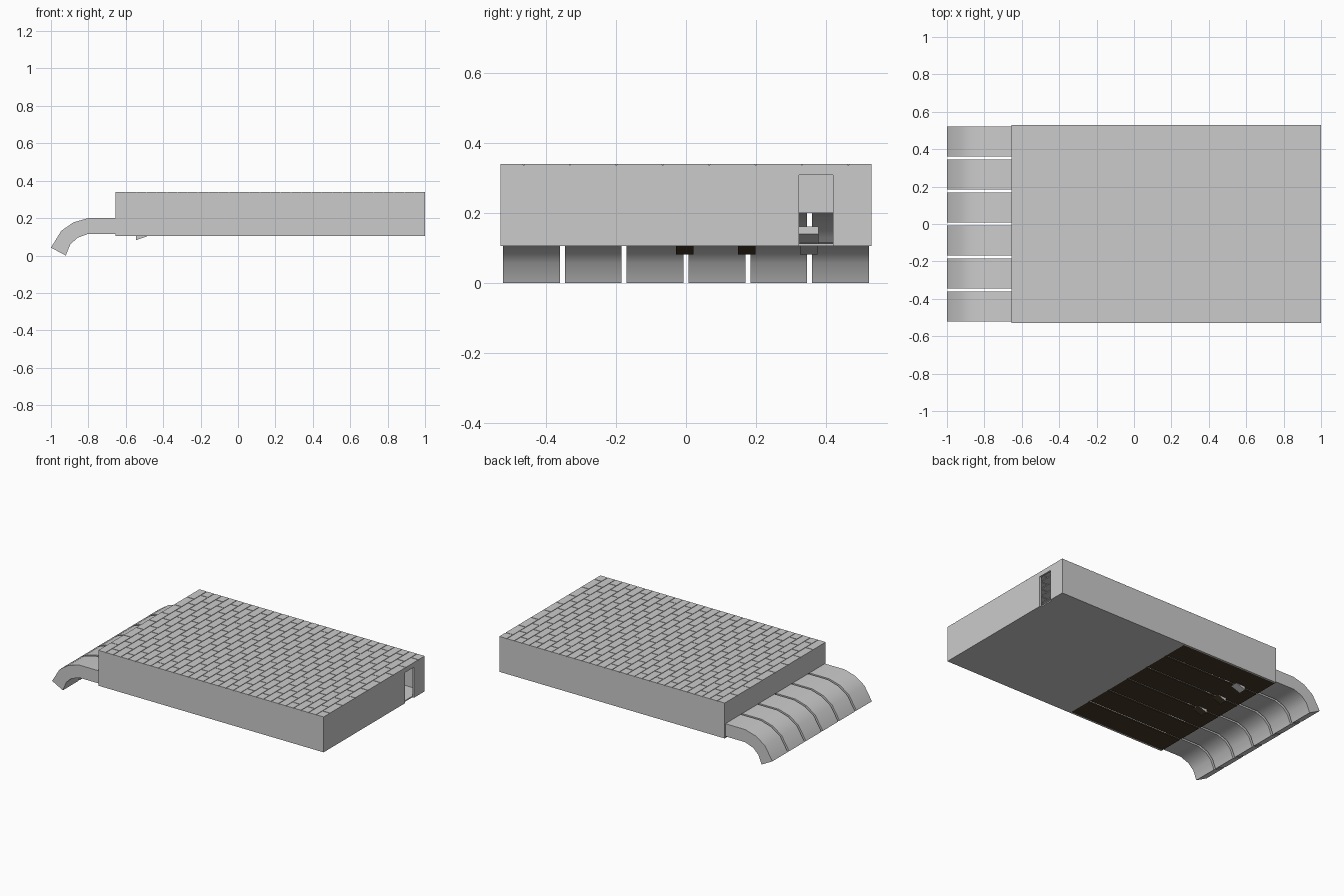
import bpy, bmesh, math

if "Cube" in bpy.data.objects:
    bpy.data.objects.remove(bpy.data.objects["Cube"])

def mat(name, col):
    m = bpy.data.materials.new(name)
    m.diffuse_color = col
    m.use_nodes = True
    m.node_tree.nodes["Principled BSDF"].inputs["Base Color"].default_value = m.diffuse_color
    return m

brown = mat("brown_wood", (0.06, 0.04, 0.02, 1))

def finish(bm, name, m=None):
    bmesh.ops.recalc_face_normals(bm, faces=bm.faces[:])
    me = bpy.data.meshes.new(name)
    bm.to_mesh(me)
    bm.free()
    ob = bpy.data.objects.new(name, me)
    bpy.context.collection.objects.link(ob)
    if m:
        me.materials.append(m)
    return ob

def add_box(bm, x0, x1, y0, y1, z0, z1):
    vs = bmesh.ops.create_cube(bm, size=1)["verts"]
    for v in vs:
        v.co = ((x0 + x1) / 2 + v.co.x * (x1 - x0),
                (y0 + y1) / 2 + v.co.y * (y1 - y0),
                (z0 + z1) / 2 + v.co.z * (z1 - z0))

def boxes(name, items, m=None):
    bm = bmesh.new()
    for b in items:
        add_box(bm, *b)
    return finish(bm, name, m)

def prism(name, pts, y0, y1, open_edge=False):
    # side profile in xz pushed across y
    bm = bmesh.new()
    a = [bm.verts.new((x, y0, z)) for x, z in pts]
    b = [bm.verts.new((x, y1, z)) for x, z in pts]
    n = len(pts)
    bm.faces.new(a)
    bm.faces.new(b)
    for i in range(n - 1 if open_edge else n):
        j = (i + 1) % n
        bm.faces.new((a[i], a[j], b[j], b[i]))
    return finish(bm, name)

X0, X1, Y, Z0, Z1 = -0.655, 1.0, 0.53, 0.105, 0.34
T = 0.012

# side walls
for s, n in ((-1, "front_wall"), (1, "back_wall")):
    y0, y1 = sorted((s * Y, s * (Y - T)))
    boxes(n, [(X0, X1, y0, y1, Z0, 0.336)])

# end wall with a doorway
boxes("door_wall", [(X1 - T, X1, -Y + T, 0.322, Z0, 0.336),
                    (X1 - T, X1, 0.42, Y - T, Z0, 0.336),
                    (X1 - T, X1, 0.322, 0.42, 0.308, 0.336)])

# end wall above the slides
boxes("slide_wall", [(X0, X0 + T, -Y + T, Y - T, 0.2, 0.336)])

# roof slab with brick tiles in running bond
boxes("roof_slab", [(X0, X1, -Y, Y, 0.322, 0.337)])
rows, length, gap = 30, 2 * Y / 8, 0.004
w = (X1 - X0) / rows
tiles = []
for r in range(rows):
    y = -Y - (length / 2 if r % 2 else 0)
    while y < Y - 0.001:
        a, b = max(y, -Y), min(y + length, Y)
        x = X0 + r * w
        tiles.append((x + (gap / 2 if r else 0),
                      x + w - (gap / 2 if r < rows - 1 else 0),
                      a + (gap / 2 if a > -Y else 0),
                      b - (gap / 2 if b < Y - 0.001 else 0), 0.319, Z1))
        y += length
boxes("roof_tiles", tiles)

# floor
boxes("grey_floor", [(0.05, X1 - T, -Y + T, Y - T, Z0, 0.113)])
pitch, half = 0.1765, 0.081
centres = [(i - 2.5) * pitch for i in range(6)]
planks = []
for i, c in enumerate(centres):
    planks.append((X0, 0.05, -Y + T if i == 0 else c - half,
                   Y - T if i == 5 else c + half, Z0, 0.113))
boxes("brown_planks", planks, brown)

# six curved slides, open at the inner end
profile = [(X0, 0.2), (-0.8, 0.2), (-0.88, 0.177), (-0.945, 0.132), (-1, 0.042),
           (-0.921, 0.0), (-0.897, 0.058), (-0.86, 0.094), (-0.8, 0.116), (X0, 0.116)]
for i, c in enumerate(centres):
    ob = prism("slide_%d" % (i + 1), profile, c - half, c + half, True)
    bpy.context.view_layer.objects.active = ob
    ob.select_set(True)
    bpy.ops.object.shade_smooth_by_angle(angle=math.radians(40))
    ob.select_set(False)

# wedge levers hanging in three of the slots
for i, y in enumerate((0.0, pitch, 2 * pitch)):
    y -= 0.003
    ob = prism("lever_%d" % (i + 1),
               [(-0.545, 0.082), (-0.48, 0.105), (-0.48, 0.114), (-0.545, 0.114)],
               y - 0.025, y + 0.025)
    if i < 2:
        ob.data.materials.append(None)
        ob.data.materials.append(brown)
        for p in ob.data.polygons:
            if p.normal.z < -0.5:
                p.material_index = 1
    prism("lever_top_%d" % (i + 1),
          [(-0.56, 0.113), (-0.5, 0.113), (-0.46, 0.14), (-0.46, 0.162), (-0.56, 0.162)],
          y - 0.028, y + 0.028)
